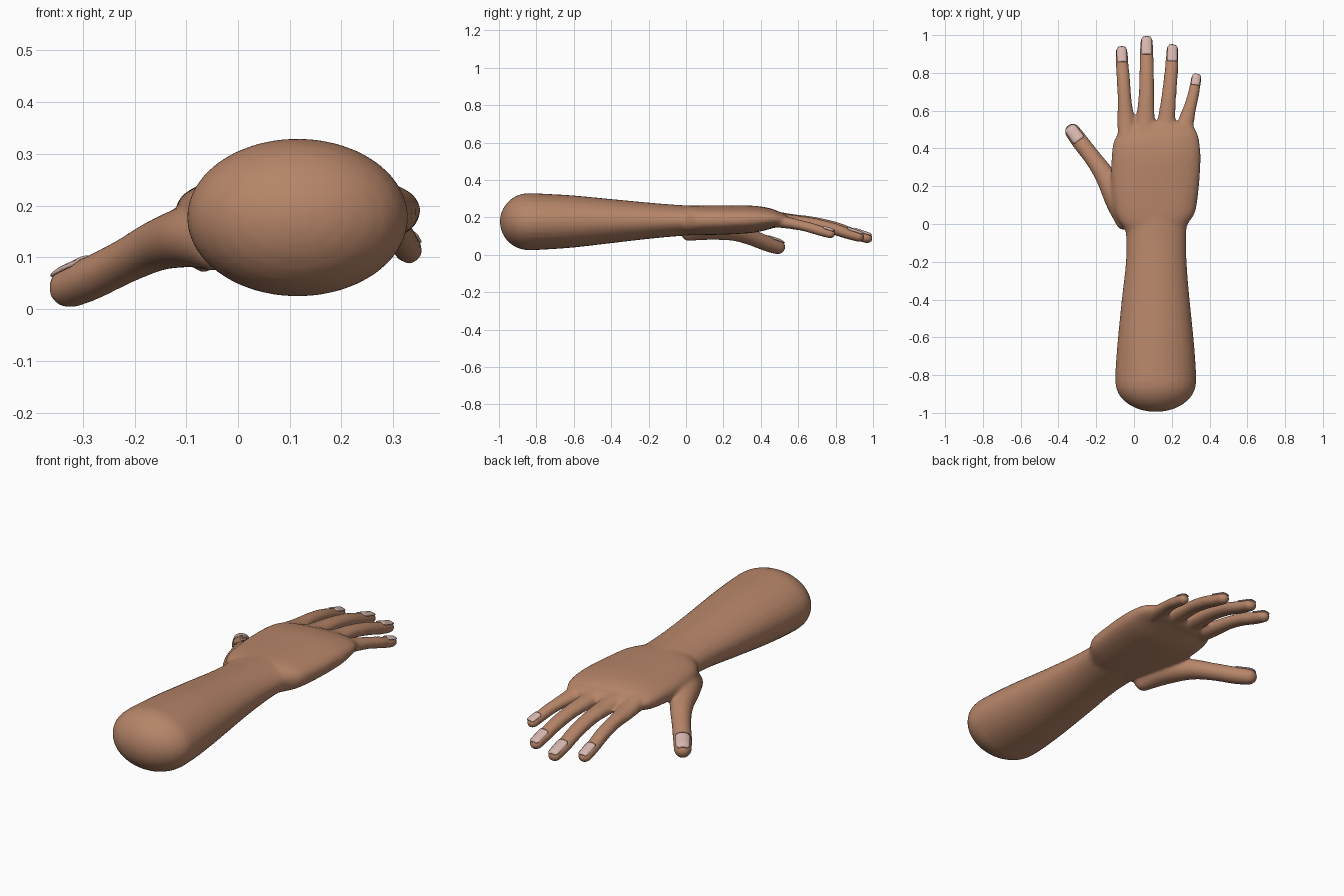
import bpy, bmesh, math
from mathutils import Vector

if "Cube" in bpy.data.objects:
    bpy.data.objects.remove(bpy.data.objects["Cube"])


def material(name, rgb):
    m = bpy.data.materials.new(name)
    m.diffuse_color = (*rgb, 1.0)
    m.use_nodes = True
    m.node_tree.nodes["Principled BSDF"].inputs["Base Color"].default_value = m.diffuse_color
    return m


SKIN = material("warm_skin", (0.47, 0.235, 0.14))
NAIL = material("pale_nail", (0.68, 0.47, 0.43))


def finish(bm, name, mat):
    bmesh.ops.recalc_face_normals(bm, faces=bm.faces)
    me = bpy.data.meshes.new(name)
    bm.to_mesh(me)
    bm.free()
    me.materials.append(mat)
    for p in me.polygons:
        p.use_smooth = True
    ob = bpy.data.objects.new(name, me)
    bpy.context.collection.objects.link(ob)
    return ob


def resample(pts, n=5):
    """Smooth curve through points (x, y, z, half width, half height)."""
    ps = [pts[0]] + list(pts) + [pts[-1]]
    out = []
    for i in range(1, len(ps) - 2):
        a, b, c, d = ps[i - 1:i + 3]
        for k in range(n):
            t = k / n
            out.append([0.5 * (2 * q + (r - p) * t + (2 * p - 5 * q + 4 * r - s) * t * t
                               + (3 * q - p - 3 * r + s) * t ** 3)
                        for p, q, r, s in zip(a, b, c, d)])
    return out + [list(pts[-1])]


def frame(t):
    side = t.cross(Vector((0, 0, 1))).normalized()
    return side, side.cross(t)


def tube(bm, pts, cap0, cap1, power=1.0, segs=32):
    """Closed tube with rounded ends of the given depths."""
    s = resample(pts)
    pos = [Vector(p[:3]) for p in s]
    n = len(s)
    tan = [(pos[min(i + 1, n - 1)] - pos[max(i - 1, 0)]).normalized() for i in range(n)]
    stations = [(pos[i], tan[i], s[i][3], s[i][4]) for i in range(n)]

    def cap(i, depth):
        return [(pos[i] + tan[i] * depth * math.sin(math.radians(a)), tan[i],
                 s[i][3] * math.cos(math.radians(a)), s[i][4] * math.cos(math.radians(a)))
                for a in range(12, 88, 12)]
    stations = cap(0, -cap0)[::-1] + stations + cap(-1, cap1)
    rings = []
    for c, t, rx, rz in stations:
        side, up = frame(t)
        ring = []
        for k in range(segs):
            a = 2 * math.pi * k / segs
            u = math.copysign(abs(math.cos(a)) ** power, math.cos(a))
            v = math.copysign(abs(math.sin(a)) ** power, math.sin(a))
            ring.append(bm.verts.new(c + side * rx * u + up * rz * v))
        rings.append(ring)
    for r0, r1 in zip(rings, rings[1:]):
        for k in range(segs):
            j = (k + 1) % segs
            bm.faces.new((r0[k], r0[j], r1[j], r1[k]))
    bm.faces.new(rings[0][::-1])
    bm.faces.new(rings[-1])


def nail(name, p0, p1):
    """Thin curved plate over the last stretch of a finger."""
    a, b = Vector(p0[:3]), Vector(p1[:3])
    t = (b - a).normalized()
    side, up = frame(t)
    length, r = (b - a).length, p1[3]
    bm = bmesh.new()
    rows = []
    for i in range(9):
        s = (length + 0.6 * r) * i / 8
        f = min(s / length, 1)
        k = math.sqrt(1 - (max(s - length, 0) / r) ** 2)
        rx = (p0[3] + (p1[3] - p0[3]) * f) * k + 0.001
        rz = (p0[4] + (p1[4] - p0[4]) * f) * k + 0.001
        half = 36 if i in (0, 8) else 48
        rows.append([bm.verts.new(a + t * s + side * rx * math.cos(q) + up * rz * math.sin(q))
                     for q in (math.radians(90 + half * (j - 4) / 4) for j in range(9))])
    for r0, r1 in zip(rows, rows[1:]):
        for j in range(8):
            bm.faces.new((r0[j], r0[j + 1], r1[j + 1], r1[j]))
    ob = finish(bm, name, NAIL)
    mod = ob.modifiers.new("thickness", 'SOLIDIFY')
    mod.thickness = 0.006
    mod.offset = 0


# Forearm, from rounded end to wrist
forearm = [(0.115, -0.84, 0.177, 0.214, 0.153), (0.115, -0.75, 0.177, 0.212, 0.149),
           (0.115, -0.6, 0.178, 0.200, 0.139), (0.115, -0.4, 0.180, 0.180, 0.118),
           (0.118, -0.2, 0.182, 0.161, 0.097), (0.117, -0.05, 0.183, 0.160, 0.084),
           (0.115, 0.08, 0.184, 0.175, 0.076)]
# Palm, from heel to knuckles
palm = [(0.115, -0.01, 0.182, 0.170, 0.076), (0.112, 0.06, 0.184, 0.212, 0.079),
        (0.112, 0.2, 0.186, 0.232, 0.078), (0.117, 0.35, 0.190, 0.236, 0.073),
        (0.120, 0.44, 0.193, 0.226, 0.058), (0.118, 0.49, 0.189, 0.207, 0.042)]
# Digits, from base to tip; the last two points span the nail
digits = {
    "index": [(-0.035, 0.44, 0.195, 0.050, 0.042), (-0.043, 0.55, 0.180, 0.046, 0.034),
              (-0.050, 0.66, 0.169, 0.037, 0.031), (-0.056, 0.76, 0.148, 0.036, 0.031),
              (-0.063, 0.85, 0.118, 0.034, 0.030), (-0.065, 0.913, 0.099, 0.032, 0.028)],
    "middle": [(0.055, 0.44, 0.200, 0.052, 0.042), (0.060, 0.55, 0.186, 0.050, 0.034),
               (0.065, 0.67, 0.174, 0.042, 0.031), (0.067, 0.79, 0.148, 0.039, 0.031),
               (0.067, 0.89, 0.113, 0.037, 0.030), (0.067, 0.966, 0.090, 0.034, 0.028)],
    "ring": [(0.165, 0.44, 0.198, 0.052, 0.042), (0.172, 0.55, 0.182, 0.047, 0.034),
             (0.183, 0.66, 0.170, 0.040, 0.031), (0.194, 0.77, 0.145, 0.037, 0.031),
             (0.201, 0.855, 0.117, 0.035, 0.030), (0.203, 0.923, 0.097, 0.032, 0.028)],
    "little": [(0.255, 0.44, 0.190, 0.047, 0.040), (0.275, 0.54, 0.172, 0.043, 0.032),
               (0.297, 0.62, 0.156, 0.034, 0.028), (0.313, 0.68, 0.140, 0.031, 0.028),
               (0.323, 0.73, 0.124, 0.029, 0.027), (0.330, 0.772, 0.113, 0.028, 0.026)],
    "thumb": [(-0.045, 0.01, 0.128, 0.050, 0.055), (-0.085, 0.12, 0.140, 0.066, 0.060),
              (-0.150, 0.25, 0.125, 0.055, 0.050), (-0.215, 0.345, 0.094, 0.046, 0.043),
              (-0.285, 0.435, 0.059, 0.045, 0.042), (-0.325, 0.490, 0.042, 0.042, 0.040)],
}

# All skin parts fused into one smooth surface
bm = bmesh.new()
tube(bm, forearm, 0.155, 0.05)
tube(bm, palm, 0.05, 0.055, power=0.85)
for pts in digits.values():
    tube(bm, pts, 0.04, pts[-1][3])
arm = finish(bm, "hand_and_forearm", SKIN)
fuse = arm.modifiers.new("fuse", 'REMESH')
fuse.mode = 'VOXEL'
fuse.voxel_size = 0.008
fuse.use_smooth_shade = True
relax = arm.modifiers.new("relax", 'SMOOTH')
relax.factor = 0.5
relax.iterations = 12

# Nails
for digit, pts in digits.items():
    nail(digit + "_nail", pts[-2], pts[-1])
